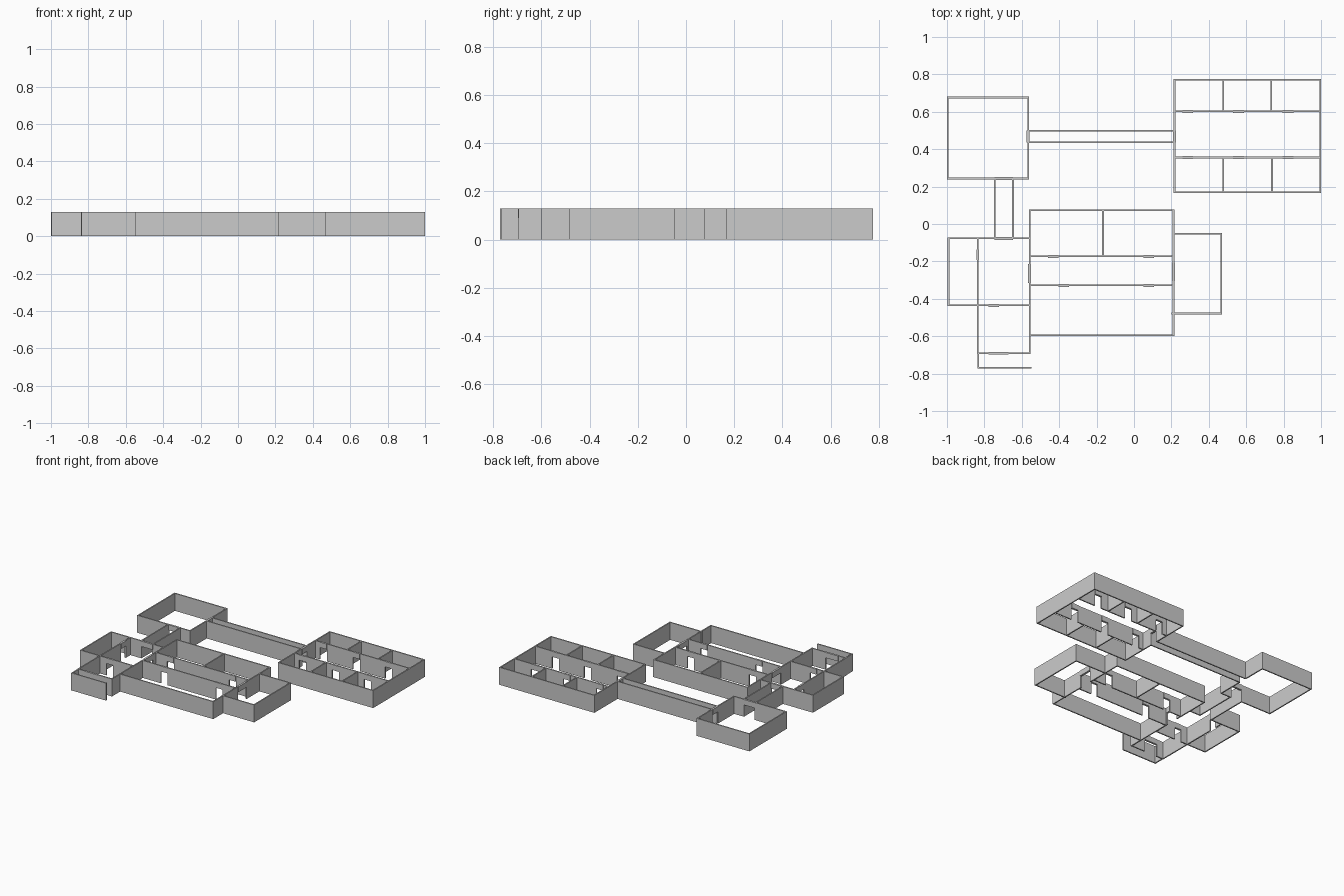
import bpy, bmesh

H = 0.13        # wall height
DOOR_H = 0.09   # door opening height
T = 0.009       # wall thickness
LT = 0.015      # lintel thickness


def add_box(bm, axis, c, a, b, z0, z1, t):
    """Box running a..b along an axis, centred on c across it."""
    lo, hi = c - t / 2, c + t / 2
    pts = [(a, lo), (b, lo), (b, hi), (a, hi)]
    if axis == 'y':
        pts = [(q, p) for p, q in pts][::-1]
    bot = [bm.verts.new((x, y, z0)) for x, y in pts]
    top = [bm.verts.new((x, y, z1)) for x, y in pts]
    bm.faces.new(bot[::-1])
    bm.faces.new(top)
    for i in range(4):
        j = (i + 1) % 4
        bm.faces.new((bot[i], bot[j], top[j], top[i]))


def wall(bm, axis, c, a, b, doors=()):
    """Wall with door openings; each door is (start, end)."""
    pos = a - T / 2
    for d0, d1 in doors:
        add_box(bm, axis, c, pos, d0, 0, H, T)
        add_box(bm, axis, c, d0, d1, DOOR_H, H, LT)
        pos = d1
    add_box(bm, axis, c, pos, b + T / 2, 0, H, T)


def build(name, walls):
    bm = bmesh.new()
    for w in walls:
        wall(bm, *w)
    me = bpy.data.meshes.new(name)
    bm.to_mesh(me)
    bm.free()
    bpy.context.collection.objects.link(bpy.data.objects.new(name, me))


# square hall at the back left
build("back_left_hall", [
    ('x', 0.676, -0.995, -0.566),
    ('x', 0.243, -0.995, -0.566, [(-0.747, -0.646)]),
    ('y', -0.995, 0.243, 0.676),
    ('y', -0.566, 0.243, 0.676, [(0.437, 0.5)]),
])

# connecting corridors
build("long_corridor", [('x', y, -0.562, 0.217) for y in (0.437, 0.499)])
build("short_corridor", [('y', x, -0.077, 0.243) for x in (-0.745, -0.647)])

# six-room block at the back right
room_doors = [(0.258, 0.316), (0.53, 0.588), (0.795, 0.853)]
build("six_room_block", [
    ('x', 0.772, 0.217, 0.995),
    ('x', 0.17, 0.217, 0.995),
    ('y', 0.995, 0.17, 0.772),
    ('y', 0.217, 0.17, 0.772, [(0.437, 0.5)]),
    ('x', 0.602, 0.217, 0.995, room_doors),
    ('x', 0.356, 0.217, 0.995, room_doors),
] + [('y', x, 0.602, 0.772) for x in (0.478, 0.734)]
  + [('y', x, 0.17, 0.356) for x in (0.478, 0.738)])

# central block with a passage through the middle
build("central_block", [
    ('x', 0.074, -0.558, 0.211),
    ('x', -0.595, -0.558, 0.211),
    ('y', 0.211, -0.595, 0.074, [(-0.306, -0.206)]),
    ('y', -0.558, -0.69, 0.074, [(-0.315, -0.213)]),
    ('x', -0.173, -0.558, 0.211, [(-0.46, -0.404), (0.05, 0.106)]),
    ('x', -0.328, -0.558, 0.211, [(-0.404, -0.348), (0.05, 0.106)]),
    ('y', -0.166, -0.173, 0.074),
])

# right annex
build("right_annex", [
    ('x', -0.052, 0.211, 0.467),
    ('x', -0.479, 0.205, 0.467),
    ('y', 0.467, -0.479, -0.052),
])

# left rooms and entrance
build("left_rooms", [
    ('x', -0.077, -0.992, -0.558, [(-0.747, -0.646)]),
    ('x', -0.435, -0.992, -0.558, [(-0.778, -0.722)]),
    ('y', -0.992, -0.435, -0.077),
    ('y', -0.835, -0.69, -0.077, [(-0.192, -0.136)]),
    ('x', -0.691, -0.835, -0.558, [(-0.778, -0.672)]),
])
build("entrance_screen", [
    ('x', -0.768, -0.832, -0.553),
    ('y', -0.832, -0.768, -0.691),
])
